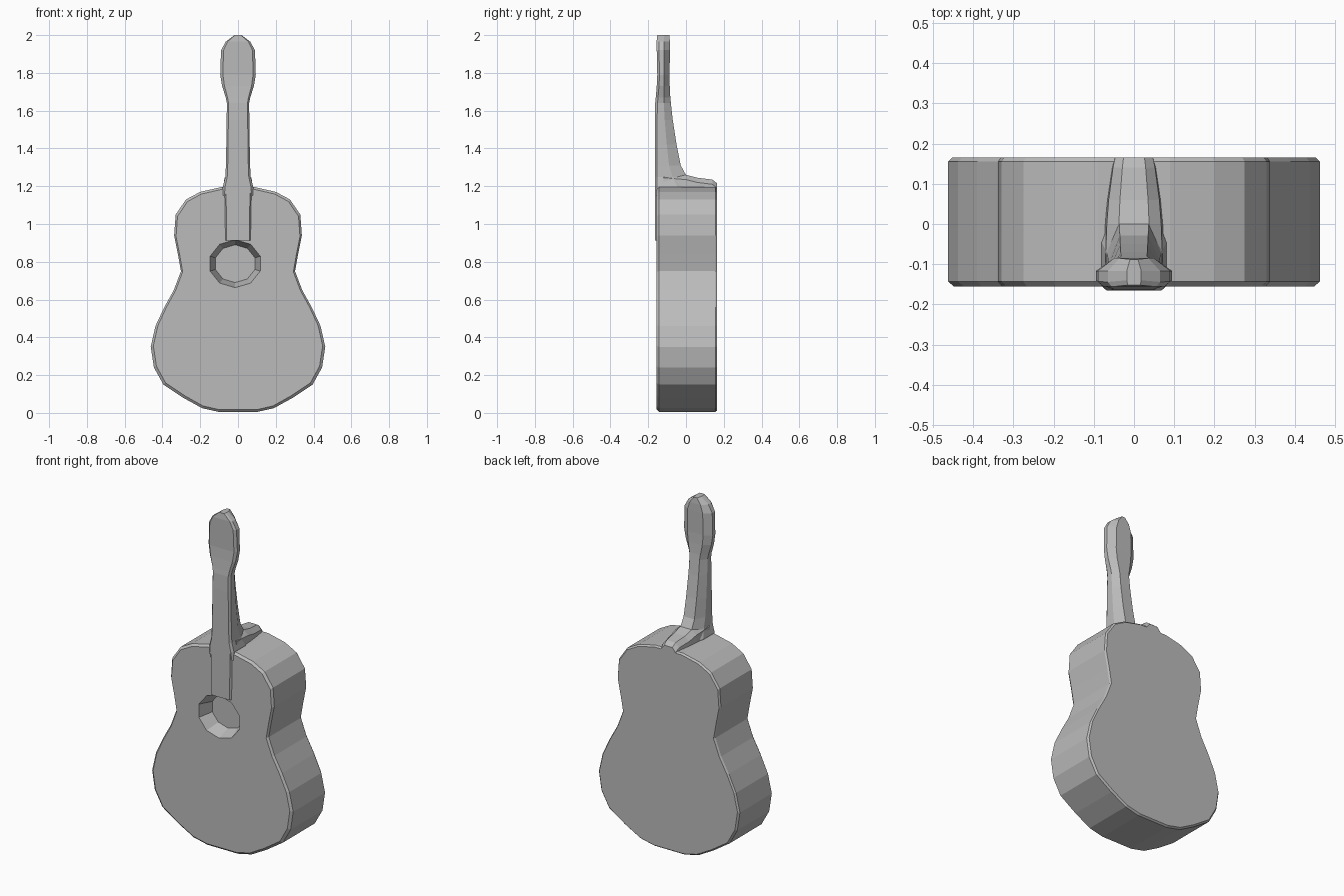
import bpy, bmesh, math
from mathutils import Vector

if "Cube" in bpy.data.objects:
    bpy.data.objects.remove(bpy.data.objects["Cube"])

grey = bpy.data.materials.new("plain_grey")
grey.use_nodes = True
GREY = (0.5, 0.5, 0.5, 1)
grey.diffuse_color = GREY
grey.node_tree.nodes["Principled BSDF"].inputs["Base Color"].default_value = GREY


def loft(name, rings):
    """Skin a list of equal-length point rings and cap both ends."""
    bm = bmesh.new()
    loops = [[bm.verts.new(p) for p in ring] for ring in rings]
    n = len(loops[0])
    for a, b in zip(loops, loops[1:]):
        for i in range(n):
            j = (i + 1) % n
            bm.faces.new((a[i], a[j], b[j], b[i]))
    bm.faces.new(loops[0])
    bm.faces.new(loops[-1])
    bmesh.ops.recalc_face_normals(bm, faces=bm.faces)
    mesh = bpy.data.meshes.new(name)
    bm.to_mesh(mesh)
    bm.free()
    mesh.materials.append(grey)
    obj = bpy.data.objects.new(name, mesh)
    bpy.context.collection.objects.link(obj)
    return obj


# Body: half outline (half width, height), mirrored, with softened rims
half = [(0.10, 0.005), (0.19, 0.025), (0.29, 0.08), (0.395, 0.15), (0.445, 0.24),
        (0.462, 0.35), (0.437, 0.46), (0.39, 0.56), (0.34, 0.65), (0.302, 0.75),
        (0.318, 0.84), (0.338, 0.94), (0.33, 1.05), (0.275, 1.13), (0.2, 1.17),
        (0.09, 1.195)]
outline = half + [(-x, z) for x, z in reversed(half)]


def body_ring(y, inset):
    k = 1 - inset / 0.4
    return [(x * k, y, 0.6 + (z - 0.6) * (1 - inset / 0.6)) for x, z in outline]


body = loft("body", [body_ring(-0.155, 0.012), body_ring(-0.143, 0),
                     body_ring(0.155, 0), body_ring(0.165, 0.008)])


# Sound hole: shallow tapered recess
def hole_ring(y, r):
    steps = [math.tau * (i + 0.5) / 10 for i in range(10)]
    return [(-0.015 + r * 1.1 * math.cos(a), y, 0.79 + r * math.sin(a)) for a in steps]


cutter = loft("sound_hole_cutter", [hole_ring(-0.2, 0.13), hole_ring(-0.155, 0.127),
                                    hole_ring(-0.07, 0.1)])
cutter.hide_render = True
cutter.hide_viewport = True
cut = body.modifiers.new("sound_hole", 'BOOLEAN')
cut.object = cutter
cut.operation = 'DIFFERENCE'
cut.solver = 'EXACT'


# Neck and headstock: cross-sections as (height, half width, front, back)
def neck_ring(z, w, front, back):
    mid = front + (back - front) * 0.55
    side = [(w * 0.85, front), (w, front + 0.012), (w, mid), (w * 0.55, back)]
    return [(x, y, z) for x, y in side + [(-x, y) for x, y in reversed(side)]]


neck = [(1.15, 0.085, -0.162, 0.06), (1.2, 0.08, -0.165, 0.05), (1.25, 0.067, -0.165, 0.005),
        (1.31, 0.064, -0.165, -0.028), (1.42, 0.062, -0.165, -0.05),
        (1.55, 0.06, -0.165, -0.07), (1.64, 0.059, -0.163, -0.08)]
head = [(1.67, 0.065, -0.16, -0.083), (1.73, 0.084, -0.155, -0.086),
        (1.79, 0.094, -0.152, -0.087), (1.92, 0.09, -0.155, -0.085),
        (1.965, 0.065, -0.156, -0.085), (2.0, 0.018, -0.152, -0.088)]
loft("neck_and_headstock", [neck_ring(*s) for s in neck + head])


# Heel: tapered block running over the shoulder to the back
def heel_ring(y, w, top):
    side = [(w, 1.16), (w * 0.9, top - 0.025), (w * 0.5, top)]
    return [(x, y, z) for x, z in side + [(-x, z) for x, z in reversed(side)]]


loft("heel", [heel_ring(-0.12, 0.08, 1.27), heel_ring(0.0, 0.075, 1.26),
              heel_ring(0.06, 0.07, 1.245), heel_ring(0.14, 0.058, 1.235),
              heel_ring(0.165, 0.052, 1.215)])


# Fingerboard: thin strip from the neck joint to the sound hole
def board_ring(z, w):
    return [(-w, -0.15, z), (-w * 0.85, -0.165, z), (w * 0.85, -0.165, z), (w, -0.15, z)]


loft("fingerboard", [board_ring(0.912, 0.07), board_ring(1.2, 0.075)])
